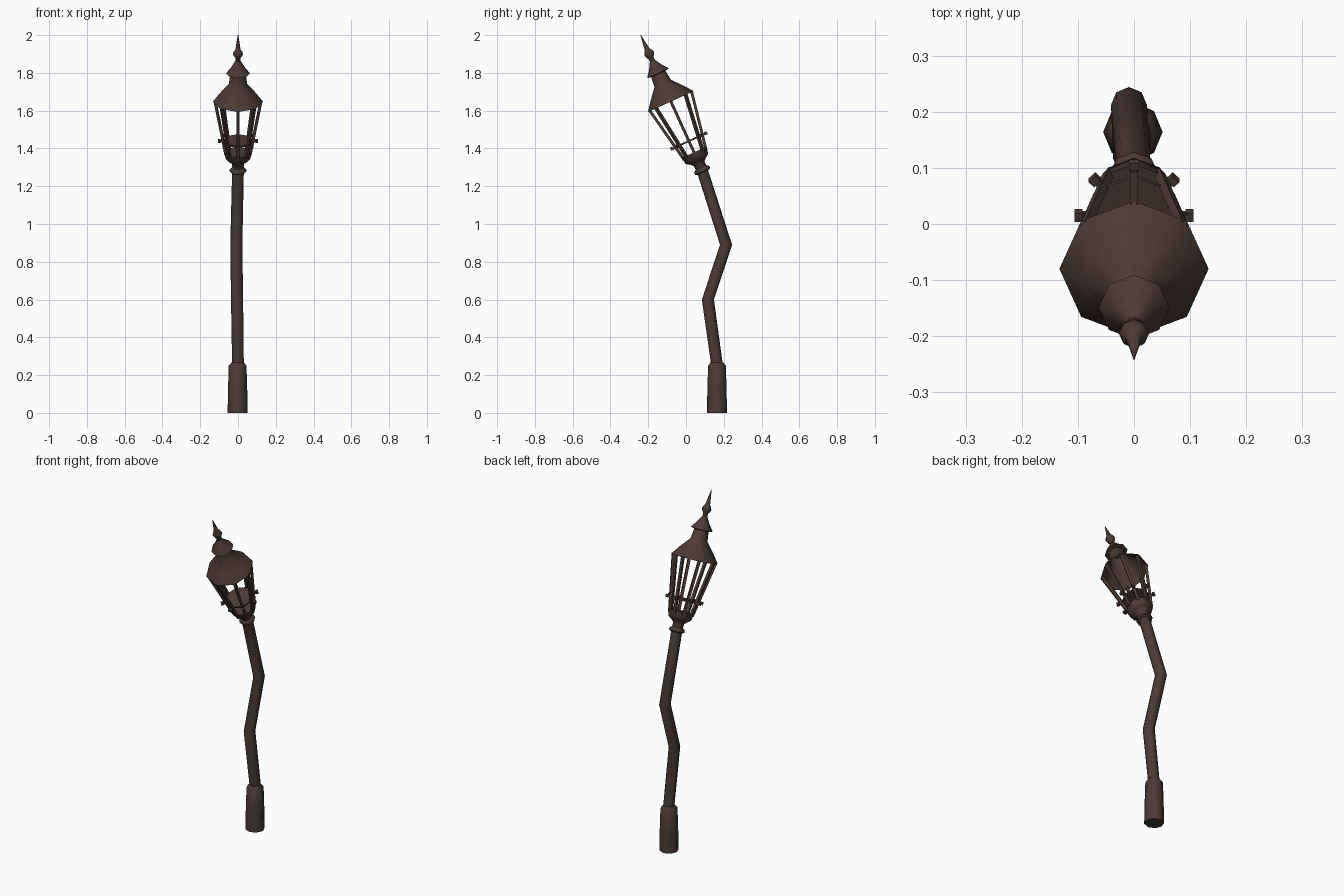
import bpy, bmesh, math
from mathutils import Vector, Matrix

if "Cube" in bpy.data.objects:
    bpy.data.objects.remove(bpy.data.objects["Cube"])

SIDES = 8
iron = bpy.data.materials.new("dark brown iron")
iron.diffuse_color = (0.072, 0.042, 0.033, 1)
iron.use_nodes = True
iron.node_tree.nodes["Principled BSDF"].inputs["Base Color"].default_value = iron.diffuse_color

# Frame of the tilted lantern: origin at the pole top, leaning to the front
LANTERN = Matrix.Translation((0, 0.086, 1.284)) @ Matrix.Rotation(math.radians(24.5), 4, 'X')


def make_object(name, bm, matrix=Matrix()):
    bmesh.ops.recalc_face_normals(bm, faces=bm.faces[:])
    mesh = bpy.data.meshes.new(name)
    bm.to_mesh(mesh)
    bm.free()
    mesh.transform(matrix)
    mesh.materials.append(iron)
    ob = bpy.data.objects.new(name, mesh)
    bpy.context.collection.objects.link(ob)
    bpy.ops.object.select_all(action='DESELECT')
    ob.select_set(True)
    bpy.context.view_layer.objects.active = ob
    bpy.ops.object.shade_smooth_by_angle(angle=math.radians(50))
    return ob


def stack(name, rings, matrix=Matrix(), caps=(True, True)):
    """Join octagon rings given as (centre, radius)."""
    bm = bmesh.new()
    loops = []
    for centre, r in rings:
        loops.append([bm.verts.new(Vector(centre) + Vector(
            (r * math.cos(math.tau * i / SIDES), r * math.sin(math.tau * i / SIDES), 0)))
            for i in range(SIDES)])
    for a, b in zip(loops, loops[1:]):
        for i in range(SIDES):
            j = (i + 1) % SIDES
            bm.faces.new((a[i], a[j], b[j], b[i]))
    if caps[0]:
        bm.faces.new(loops[0])
    if caps[1]:
        bm.faces.new(loops[-1])
    return make_object(name, bm, matrix)


def lathe(name, profile, caps=(True, True)):
    return stack(name, [((0, 0, s), r) for s, r in profile], LANTERN, caps)


def bar(name, start, end, width):
    """Square bar between two points in the lantern frame."""
    a, b = Vector(start), Vector(end)
    bm = bmesh.new()
    bmesh.ops.create_cube(bm, size=1)
    bmesh.ops.scale(bm, vec=(width, width, (b - a).length), verts=bm.verts[:])
    radial = Vector((a.x, a.y, 0)).normalized()
    z = (b - a).normalized()
    y = Vector((-radial.y, radial.x, 0))
    x = y.cross(z)
    m = Matrix((x, y, z)).transposed().to_4x4()
    return make_object(name, bm, LANTERN @ Matrix.Translation((a + b) / 2) @ m)


# Post foot and crooked pole
stack("post_foot", [((-0.002, 0.164, z), r) for z, r in
                    ((0, 0.053), (0.12, 0.051), (0.25, 0.047), (0.268, 0.032))])
stack("bent_pole", [((0, 0.166, 0.24), 0.031), ((-0.005, 0.116, 0.6), 0.032),
                    ((-0.009, 0.212, 0.89), 0.032), ((0, 0.086, 1.284), 0.031)])

# Lantern collar, cup and gallery disc
lathe("collar", [(-0.012, 0.034), (-0.006, 0.044), (0.006, 0.044), (0.018, 0.03),
                 (0.04, 0.032), (0.058, 0.05)])
lathe("lantern_cup", [(0.055, 0.05), (0.068, 0.066), (0.105, 0.071), (0.105, 0.055)])
lathe("gallery_disc", [(0.166, 0.078), (0.175, 0.078)])

# Eight corner bars with small pegs sticking out
for i in range(SIDES):
    c, s = math.cos(math.tau * i / SIDES), math.sin(math.tau * i / SIDES)
    bar(f"corner_bar_{i}", (0.064 * c, 0.064 * s, 0.09), (0.122 * c, 0.122 * s, 0.405), 0.015)
    bar(f"peg_{i}", (0.07 * c, 0.07 * s, 0.17), (0.1 * c, 0.1 * s, 0.17), 0.012)
    bar(f"peg_knob_{i}", (0.092 * c, 0.092 * s, 0.171), (0.106 * c, 0.106 * s, 0.171), 0.017)

# Roof, open underneath, with its vent neck
lathe("roof", [(0.4, 0.133), (0.45, 0.095), (0.505, 0.048), (0.57, 0.04)], (False, True))
# Upper cap
lathe("vent_cap", [(0.56, 0.038), (0.565, 0.063), (0.6, 0.036), (0.638, 0.014)])
# Finial ball and spike
lathe("finial", [(0.63, 0.014), (0.655, 0.014), (0.664, 0.022), (0.678, 0.027),
                 (0.692, 0.022), (0.702, 0.014), (0.789, 0.001)])
